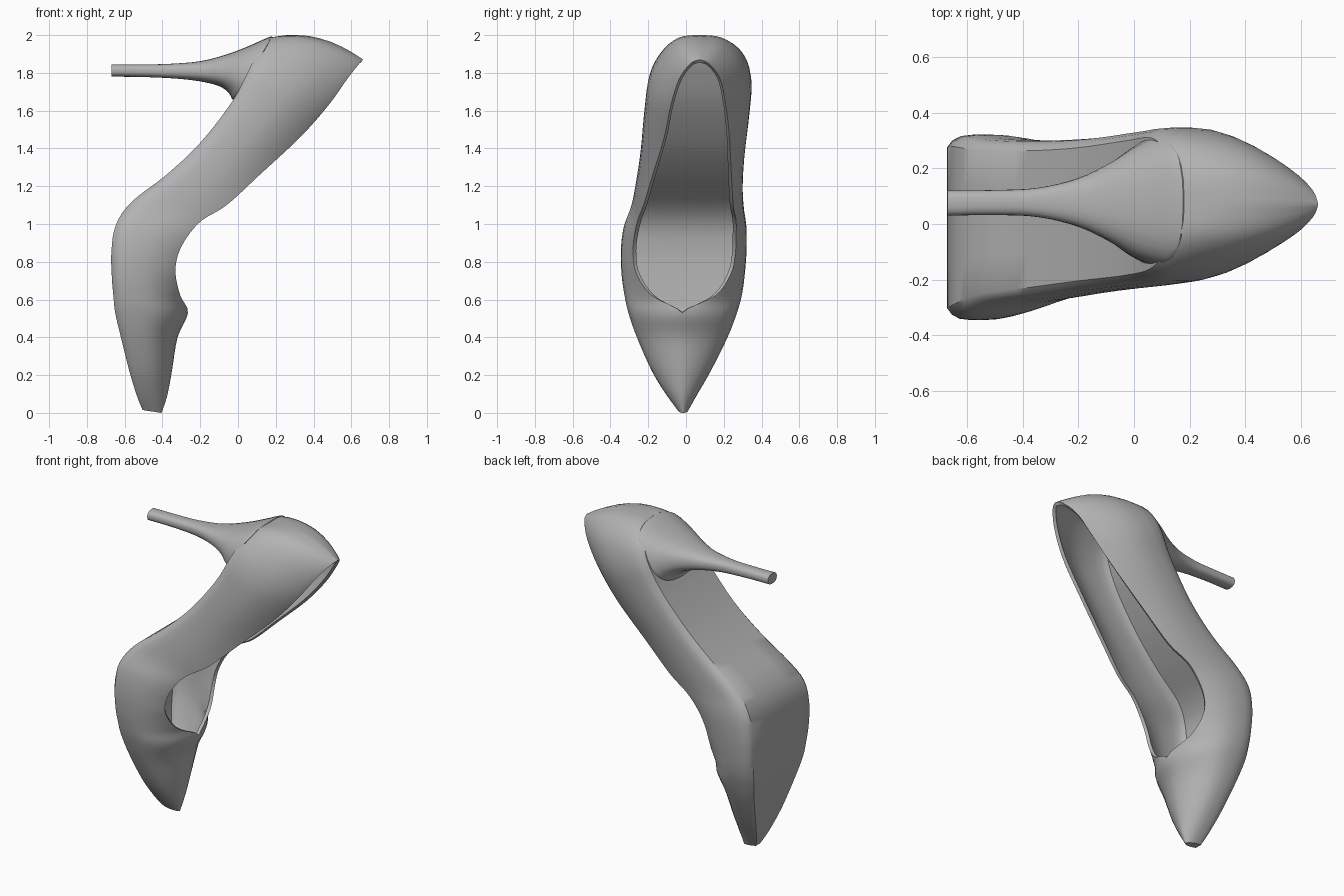
import bpy, bmesh, math
from mathutils import Vector

if "Cube" in bpy.data.objects:
    bpy.data.objects.remove(bpy.data.objects["Cube"])

grey = bpy.data.materials.new("mid grey")
grey.diffuse_color = (0.45, 0.45, 0.45, 1)
grey.use_nodes = True
grey.node_tree.nodes["Principled BSDF"].inputs["Base Color"].default_value = grey.diffuse_color

# Shoe stations from toe to back:
# sole x, z | top edge x, z | widest left, right y | top edge left, right y
STATIONS = [
    (-.505, .015, -.405, .000, -.040, .010, -.015, -.015),
    (-.535, .09, -.375, .09, -.100, .055, -.02, -.02),
    (-.575, .22, -.350, .22, -.180, .130, -.02, -.02),
    (-.620, .40, -.320, .40, -.260, .220, -.02, -.02),
    (-.650, .53, -.265, .53, -.305, .270, -.02, -.02),
    (-.660, .62, -.305, .62, -.325, .295, -.18, .155),
    (-.668, .72, -.330, .73, -.340, .310, -.26, .235),
    (-.670, .86, -.320, .83, -.345, .320, -.28, .260),
    (-.645, 1.00, -.270, .93, -.330, .320, -.275, .265),
    (-.560, 1.12, -.190, 1.02, -.290, .305, -.255, .265),
    (-.380, 1.26, -.060, 1.10, -.265, .300, -.225, .25),
    (-.200, 1.43, .120, 1.265, -.240, .310, -.175, .24),
    (-.030, 1.65, .330, 1.46, -.220, .335, -.115, .23),
    (.060, 1.82, .480, 1.63, -.195, .345, -.080, .21),
    (.110, 1.92, .580, 1.77, -.130, .295, -.035, .18),
    (.165, 1.98, .643, 1.85, -.040, .190, .025, .12),
    (.190, 1.99, .662, 1.87, .07, .07, .07, .07),
]

# Heel stations from tip to seat: breast x, z | back x, z | left, right y
HEEL = [
    (-.67, 1.78, -.67, 1.845, .030, .120),
    (-.50, 1.778, -.50, 1.845, .032, .122),
    (-.33, 1.77, -.36, 1.848, .025, .130),
    (-.20, 1.755, -.20, 1.862, -.010, .165),
    (-.10, 1.73, -.07, 1.895, -.065, .220),
    (-.05, 1.695, .04, 1.935, -.115, .270),
    (-.03, 1.66, .165, 1.99, -.145, .305),
    (-.015, 1.655, .18, 1.985, -.145, .305),
]


def smooth_path(rows, steps):
    """Catmull-Rom through the stations; yields (position, values)."""
    out = []
    for i in range(len(rows) - 1):
        p = [rows[max(0, min(len(rows) - 1, i + k))] for k in (-1, 0, 1, 2)]
        for s in range(steps):
            t = s / steps
            out.append((i + t, [
                .5 * (2*b + (c - a)*t + (2*a - 5*b + 4*c - d)*t*t + (3*b - a - 3*c + d)*t**3)
                for a, b, c, d in zip(*p)]))
    out.append((len(rows) - 1, list(rows[-1])))
    return out


def loft(bm, rings, closed):
    rows = [[bm.verts.new(p) for p in r] for r in rings]
    n = len(rows[0])
    for r0, r1 in zip(rows, rows[1:]):
        for j in range(n if closed else n - 1):
            k = (j + 1) % n
            bm.faces.new((r0[j], r0[k], r1[k], r1[j]))
    return rows


def finish(name, bm, thickness=0):
    bmesh.ops.remove_doubles(bm, verts=bm.verts, dist=.0004)
    bmesh.ops.recalc_face_normals(bm, faces=bm.faces)
    face = min(bm.faces, key=lambda f: f.calc_center_median().x)
    if face.normal.x > 0:
        bmesh.ops.reverse_faces(bm, faces=bm.faces)
    me = bpy.data.meshes.new(name)
    bm.to_mesh(me)
    bm.free()
    me.materials.append(grey)
    ob = bpy.data.objects.new(name, me)
    bpy.context.collection.objects.link(ob)
    bpy.ops.object.select_all(action='DESELECT')
    ob.select_set(True)
    bpy.context.view_layer.objects.active = ob
    if thickness:
        mod = ob.modifiers.new("leather", 'SOLIDIFY')
        mod.thickness = thickness
        mod.offset = -1
        bpy.ops.object.modifier_apply(modifier=mod.name)
    bpy.ops.object.shade_smooth_by_angle(angle=math.radians(38))
    return ob


def shoe_section(pos, v):
    """U-shaped section: left top edge, down the side, across the sole, up the right."""
    sx, sz, tx, tz, ml, mr, tl, tr = v
    if pos <= 4:
        tl = tr = (tl + tr) / 2
    c = (ml + mr) / 2
    bulge = .055 * max(0, sz - 1.82) / .17

    def point(h, y):
        return Vector((sx + (tx - sx)*h, y, min(2.0, sz + (tz - sz)*h + bulge*4*h*(1 - h))))

    openness = min(1, 1.5 * (tr - tl) / max(mr - ml, .001))
    q = .62 + .38 * openness
    sides = []
    for m, t in ((ml, tl), (mr, tr)):
        side = []
        for k in range(8):                        # top edge to widest line
            s = math.cos(k / 7 * math.pi / 2)
            side.append(point(.38 + .62*s, t + (m - t) * max(0, 1 - s*s)**q))
        for h, w in ((.25, 1), (.13, .985), (.05, .94), (0, .87)):
            side.append(point(h, c + (m - c)*w))
        sides.append(side)
    left, right = sides
    sole = [left[-1].lerp(right[-1], f) for f in (.25, .5, .75)]
    return left + sole + right[::-1]


# Shoe body: upper and sole as one shell with an open top
bm = bmesh.new()
rows = loft(bm, [shoe_section(p, v) for p, v in smooth_path(STATIONS, 4)], False)
bm.faces.new(rows[0][:-1])
finish("shoe_body", bm, .02)


def heel_section(v, n=24):
    bx, bz, kx, kz, yl, yr = v
    ring = []
    for i in range(n):
        a = 2 * math.pi * i / n
        co, si = math.cos(a), math.sin(a)
        f = .5 + .5 * math.copysign(abs(co)**.8, co)
        ring.append(Vector((bx + (kx - bx)*f,
                            (yl + yr)/2 + (yr - yl)/2 * math.copysign(abs(si)**.8, si),
                            bz + (kz - bz)*f)))
    return ring


# Stiletto heel flaring into the seat
bm = bmesh.new()
rows = loft(bm, [heel_section(v) for _, v in smooth_path(HEEL, 4)], True)
bm.faces.new(rows[0])
bm.faces.new(rows[-1])
finish("stiletto_heel", bm)
